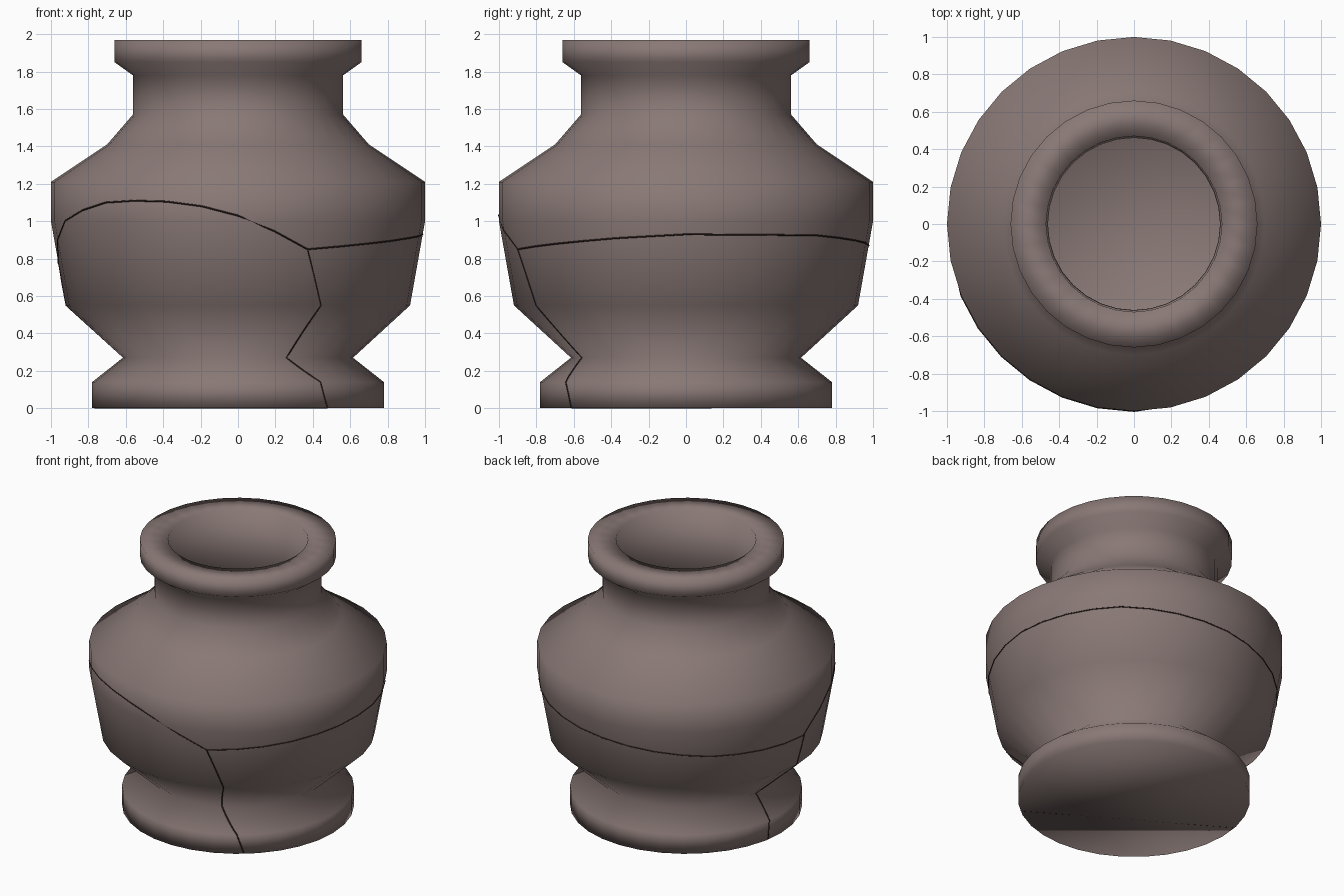
import bpy
import bmesh
import math

if "Cube" in bpy.data.objects:
    bpy.data.objects.remove(bpy.data.objects["Cube"], do_unlink=True)

SIDES = 32
STEP = 2 * math.pi / SIDES


def material(name, color):
    mat = bpy.data.materials.new(name)
    mat.use_nodes = True
    mat.diffuse_color = color
    bsdf = mat.node_tree.nodes["Principled BSDF"]
    bsdf.inputs["Base Color"].default_value = color
    bsdf.inputs["Roughness"].default_value = 0.8
    return mat


clay = material("brown clay", (0.25, 0.19, 0.18, 1))
dark = material("dark crack", (0.035, 0.02, 0.016, 1))

# Radius and height, from the foot up to the rim, then down the hollow inside
OUTER = [(0.78, 0), (0.78, 0.14), (0.615, 0.27), (0.92, 0.55), (1, 1), (1, 1.21),
         (0.7, 1.41), (0.562, 1.57), (0.562, 1.78), (0.66, 1.85), (0.66, 1.97)]
INNER = [(0.47, 1.97), (0.46, 1.53), (0.62, 1.34), (0.9, 1.15), (0.9, 1),
         (0.82, 0.6), (0.5, 0.27)]


def build_pot():
    bm = bmesh.new()
    rings = []
    for r, z in OUTER + INNER:
        rings.append([bm.verts.new((r * math.cos(i * STEP), r * math.sin(i * STEP), z))
                      for i in range(SIDES)])
    for low, high in zip(rings, rings[1:]):
        for i in range(SIDES):
            j = (i + 1) % SIDES
            bm.faces.new((low[i], low[j], high[j], high[i]))
    bm.faces.new(rings[0][::-1])
    bm.faces.new(rings[-1])
    bmesh.ops.recalc_face_normals(bm, faces=bm.faces)
    mesh = bpy.data.meshes.new("pot_body")
    bm.to_mesh(mesh)
    bm.free()
    mesh.materials.append(clay)
    for face in mesh.polygons:
        face.use_smooth = True
    pot = bpy.data.objects.new("pot_body", mesh)
    bpy.context.collection.objects.link(pot)


def interpolate(table, x):
    for (x0, y0), (x1, y1) in zip(table, table[1:]):
        if x0 <= x <= x1:
            return y0 + (y1 - y0) * (x - x0) / (x1 - x0)
    return table[-1][1]


def on_wall(degrees, z):
    """Point on the faceted outer wall."""
    a = math.radians(degrees)
    r = interpolate([(h, r) for r, h in OUTER], z)
    r *= math.cos(STEP / 2) / math.cos(a % STEP - STEP / 2)
    return (r * math.cos(a), r * math.sin(a), max(z, 0.004))


def crack(name, points, closed=False):
    curve = bpy.data.curves.new(name, "CURVE")
    curve.dimensions = "3D"
    curve.bevel_depth = 0.0045
    curve.bevel_resolution = 0
    spline = curve.splines.new("POLY")
    spline.points.add(len(points) - 1)
    for point, co in zip(spline.points, points):
        point.co = (*co, 1)
    spline.use_cyclic_u = closed
    curve.materials.append(dark)
    bpy.context.collection.objects.link(bpy.data.objects.new(name, curve))


def wall_path(corners, steps=8):
    path = []
    for (a0, z0), (a1, z1) in zip(corners, corners[1:]):
        for k in range(steps):
            t = k / steps
            path.append(on_wall(a0 + (a1 - a0) * t, z0 + (z1 - z0) * t))
    return path + [on_wall(*corners[-1])]


build_pot()

# Crack around the belly: angle in degrees and height
BELLY = [(0, 0.93), (45, 0.925), (90, 0.87), (135, 0.8), (180, 0.77), (191, 0.9),
         (202, 1), (214, 1.06), (225, 1.1), (236, 1.11), (248, 1.105), (259, 1.08),
         (270, 1.03), (281, 0.95), (292.5, 0.85), (315, 0.88), (338, 0.91), (360, 0.93)]
ring = [on_wall(i * 360 / SIDES, interpolate(BELLY, i * 360 / SIDES)) for i in range(SIDES)]
crack("belly_crack", ring, closed=True)

# Two cracks running down to the foot, joined across the underside
front = wall_path([(292.5, 0.85), (299, 0.55), (295, 0.27), (304.5, 0.14), (308, 0)])
back = wall_path([(181, 0.77), (179, 0.55), (175, 0.27), (171, 0.14), (170, 0)])
crack("front_crack", front)
crack("back_crack", back)
crack("underside_crack", [front[-1], back[-1]])
